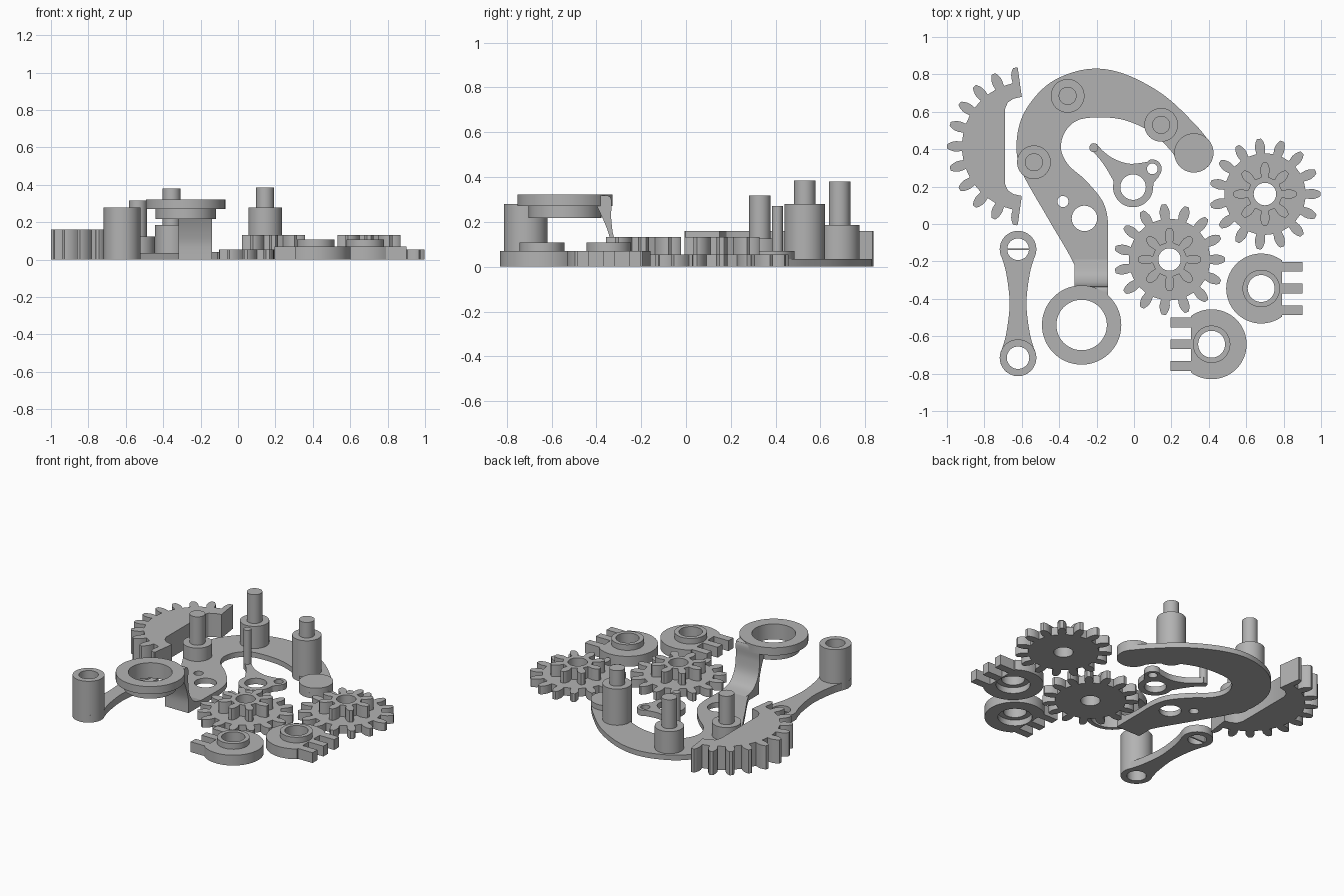
import bpy, math
from math import pi, cos, sin

if "Cube" in bpy.data.objects:
    bpy.data.objects.remove(bpy.data.objects["Cube"])

mat = bpy.data.materials.new("plain_grey")
mat.diffuse_color = (0.45, 0.45, 0.45, 1)
mat.use_nodes = True
mat.node_tree.nodes["Principled BSDF"].inputs["Base Color"].default_value = mat.diffuse_color


def finish(name, mesh):
    mesh.materials.clear()
    mesh.materials.append(mat)
    for p in mesh.polygons:
        p.use_smooth = True
    mesh.set_sharp_from_angle(angle=math.radians(30))
    ob = bpy.data.objects.new(name, mesh)
    bpy.context.collection.objects.link(ob)
    return ob


def plate(name, loops, z0, z1):
    """Extrude closed outlines (first outer, rest holes) from z0 to z1."""
    cu = bpy.data.curves.new(name, 'CURVE')
    cu.dimensions, cu.fill_mode = '2D', 'BOTH'
    cu.extrude = (z1 - z0) / 2
    for pts in loops:
        sp = cu.splines.new('POLY')
        sp.points.add(len(pts) - 1)
        for p, c in zip(sp.points, pts):
            p.co = (c[0], c[1], 0, 1)
        sp.use_cyclic_u = True
    tmp = bpy.data.objects.new(name + "_tmp", cu)
    bpy.context.collection.objects.link(tmp)
    bpy.context.view_layer.update()
    mesh = bpy.data.meshes.new_from_object(
        tmp.evaluated_get(bpy.context.evaluated_depsgraph_get()))
    bpy.data.objects.remove(tmp)
    for v in mesh.vertices:
        v.co.z += (z0 + z1) / 2
    # weld caps to walls
    import bmesh
    bm = bmesh.new()
    bm.from_mesh(mesh)
    bmesh.ops.remove_doubles(bm, verts=bm.verts, dist=1e-5)
    bmesh.ops.recalc_face_normals(bm, faces=bm.faces)
    bm.to_mesh(mesh)
    bm.free()
    return finish(name, mesh)


def arc(cx, cy, r, a0=0, a1=360, n=48):
    full = abs(a1 - a0) >= 360
    k = n if full else n + 1
    return [(cx + r * cos(math.radians(a0 + (a1 - a0) * i / n)),
             cy + r * sin(math.radians(a0 + (a1 - a0) * i / n))) for i in range(k)]


def smooth(pts, n=6):
    """Open smooth path through the points."""
    q = [pts[0]] + list(pts) + [pts[-1]]
    out = []
    for a, b, c, d in zip(q, q[1:], q[2:], q[3:]):
        for i in range(n):
            t = i / n
            out.append(tuple(0.5 * (2 * b[k] + (c[k] - a[k]) * t
                       + (2 * a[k] - 5 * b[k] + 4 * c[k] - d[k]) * t * t
                       + (3 * b[k] - a[k] - 3 * c[k] + d[k]) * t ** 3) for k in (0, 1)))
    return out + [pts[-1]]


def tooth(cx, cy, n, tip, ang):
    """One rounded gear tooth, running with rising angle."""
    m = 2 * tip / (n + 2)
    half = pi / (2 * n)
    steps = [(2.25, 1.0), (1.9, 1.02), (1.45, 1.05), (1, .95), (.5, .72), (.12, .46), (0, .32)]
    side = [(tip - m * d, half * w) for d, w in steps]
    pol = [(r, ang - w) for r, w in side] + [(r, ang + w) for r, w in reversed(side)]
    return [(cx + r * cos(a), cy + r * sin(a)) for r, a in pol]


def gear(cx, cy, n, tip):
    return [p for i in range(n) for p in tooth(cx, cy, n, tip, 2 * pi * i / n)]


# Two stacked double gears
for i, (x, y) in enumerate([(0.70, 0.16), (0.19, -0.19)]):
    bore = arc(x, y, 0.06)
    plate(f"large_gear_{i}", [gear(x, y, 15, 0.297), bore], 0, 0.055)
    plate(f"small_gear_{i}", [gear(x, y, 8, 0.168), bore], 0.055, 0.133)

# Sector gear with a recessed straight back
sx, sy = -0.575, 0.415
sector = [p for k in range(-5, 6) for p in tooth(sx, sy, 22, 0.425, pi + k * 2 * pi / 22)]
lip = [(-0.60, 0.265), (-0.645, 0.255), (-0.675, 0.235), (-0.69, 0.20)]
plate("sector_gear", [sector[5:-5] + [(x, sy - d) for (x, _), d in zip(lip, (.265, .255, .235, .20))]
      + [(x, sy + d) for x, d in reversed(lip)], ], 0, 0.16)

# Curved hook arm
outer = smooth([(-.315, -.32), (-.318, -.22), (-.46, .03), (-.60, .28), (-.628, .43), (-.59, .59),
                (-.475, .735), (-.33, .81), (-.18, .83), (-.02, .79), (.165, .685), (.325, .535), (.40, .445)])
inner = smooth([(.245, .32), (.19, .40), (.085, .495), (-.05, .555), (-.18, .57), (-.30, .555), (-.37, .49),
                (-.39, .40), (-.35, .315), (-.26, .235), (-.17, .125), (-.14, .02), (-.14, -.12), (-.14, -.32)])
tail = arc(.32, .38, .105, 30, -130, 24)
plate("hook_arm", [outer + tail + inner, arc(-.265, .03, .068), arc(-.38, .12, .03, n=24)], 0, 0.035)
plate("hook_end_pad", [arc(.32, .38, .105)], 0, 0.07)

# Stepped posts on the hook arm
for i, (x, y, base, top) in enumerate([(.145, .53, .28, .385), (-.355, .685, .185, .38), (-.535, .33, .125, .317)]):
    plate(f"post_base_{i}", [arc(x, y, .09)], 0, base)
    plate(f"post_pin_{i}", [arc(x, y, .048, n=32)], base, top)

# Curved riser from the arm up to the raised ring
back = smooth([(-.40, .315), (-.337, .31), (-.334, .22), (-.324, .14), (-.30, .09), (-.26, .053), (-.19, .035)])
front = smooth([(-.33, 0), (-.33, .08), (-.343, .14), (-.365, .2), (-.40, .275)])
riser = plate("ring_riser", [back + [(-.19, 0)] + front], -.318, -.14)
for v in riser.data.vertices:
    y, z, x = v.co
    v.co = (x, y, z)

# Raised ring with lower collar
rx, ry = -.28, -.54
plate("raised_ring", [arc(rx, ry, .212, n=64), arc(rx, ry, .135)], .27, .322)
plate("ring_collar", [arc(rx, ry, .162, n=64), arc(rx, ry, .135)], .217, .27)

# Waisted link with tall tube and split eye
lx, y0, y1 = -.62, -.715, -.135
right = smooth([(lx + .085, y0 + .05), (lx + .062, -.58), (lx + .045, -.425), (lx + .062, -.27), (lx + .085, y1 - .05)])
left = [(2 * lx - x, y) for x, y in reversed(right)]
plate("link_bar", [arc(lx, y0, .098, 150, 390)[:-1] + right + arc(lx, y1, .098, -30, 210)[1:-1] + left,
                   arc(lx, y0, .06), arc(lx, y1, .058)], 0, .05)
plate("link_tube", [arc(lx, y0, .098), arc(lx, y0, .06)], 0, .28)
plate("link_eye_web", [[(lx - .06, y1 - .005), (lx + .06, y1 - .005), (lx + .06, y1 + .005), (lx - .06, y1 + .005)]], 0, .045)

# Small three-point lever with an upright pin
bx, by = -.005, .197
lever = (smooth([(-.20, .428), (-.16, .385), (-.10, .345), (-.02, .322), (.07, .332)])
         + arc(.098, .295, .05, 110, -40, 20)
         + smooth([(.13, .25), (.105, .22)]) + arc(bx, by, .107, 0, -195, 36)
         + smooth([(-.115, .24), (-.15, .30), (-.19, .355), (-.235, .40)]))
plate("lever", [lever, arc(bx, by, .068), arc(.098, .295, .029, n=24)], 0, .04)
plate("lever_pin", [arc(-.215, .408, .024, n=24)], 0, .27)

# Pronged hubs, hollow underneath
for i, (x, y, s) in enumerate([(.68, -.345, 1), (.415, -.643, -1)]):
    a = math.degrees(math.acos(.11 / .187))
    shape = arc(0, 0, .187, a, 360 - a)
    for c in (-.116, 0, .116):
        shape += [(.11, c - .026), (.22, c - .026), (.22, c + .026), (.11, c + .026)]
    shape = [(x + s * px, y + py) for px, py in shape]
    bore = arc(x, y, .072)
    plate(f"hub_rim_{i}", [shape, arc(x, y, .105)], 0, .04)
    plate(f"hub_disc_{i}", [shape, bore], .04, .07)
    plate(f"hub_collar_{i}", [arc(x, y, .1), bore], .07, .108)
